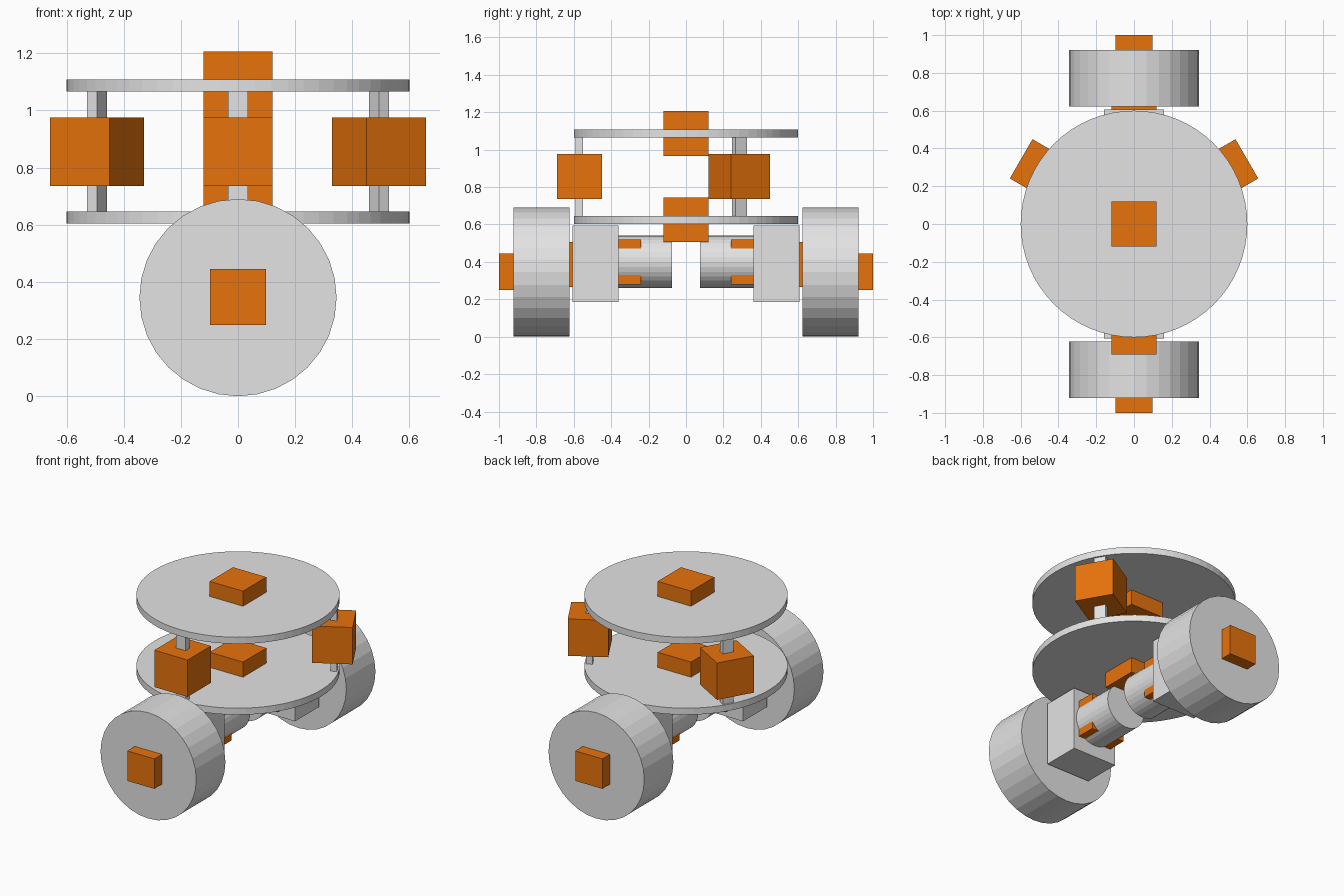
import bpy
import math

if "Cube" in bpy.data.objects:
    bpy.data.objects.remove(bpy.data.objects["Cube"])


def material(name, rgb):
    m = bpy.data.materials.new(name)
    m.diffuse_color = (*rgb, 1.0)
    m.use_nodes = True
    m.node_tree.nodes["Principled BSDF"].inputs["Base Color"].default_value = m.diffuse_color
    return m


GREY = material("light grey", (0.77, 0.77, 0.77))
ORANGE = material("orange", (1.0, 0.212, 0.0044))


def finish(name, mat):
    ob = bpy.context.object
    ob.name = name
    ob.data.materials.append(mat)
    return ob


def box(name, center, size, mat, turn=0.0):
    bpy.ops.mesh.primitive_cube_add(size=1, location=center, rotation=(0, 0, turn))
    bpy.context.object.scale = size
    return finish(name, mat)


def cylinder(name, center, radius, depth, mat, tilt=0.0, sides=32):
    bpy.ops.mesh.primitive_cylinder_add(vertices=sides, radius=radius, depth=depth,
                                        location=center, rotation=(tilt, 0, 0))
    return finish(name, mat)


# Two round decks, each with a joint block through its centre
for label, z in (("lower", 0.625), ("upper", 1.087)):
    cylinder(label + "_deck", (0, 0, z), 0.6, 0.043, GREY, sides=64)
    box(label + "_deck_joint", (0, 0, z), (0.24, 0.24, 0.24), ORANGE)

# Three posts between the decks, each with a joint block at mid height
for i, deg in enumerate((-90, 30, 150)):
    a = math.radians(deg)
    x, y = 0.57 * math.cos(a), 0.57 * math.sin(a)
    box(f"post_{i}", (x, y, 0.856), (0.04, 0.07, 0.46), GREY, a)
    box(f"post_joint_{i}", (x, y, 0.856), (0.24, 0.24, 0.24), ORANGE, a)

# Drive units: motor, gearbox, joints, wheel and hub on both sides
for label, s in (("front", -1), ("back", 1)):
    cylinder(label + "_motor", (0, s * 0.225, 0.40), 0.14, 0.30, GREY, math.pi / 2)
    box(label + "_motor_joint", (0, s * 0.36, 0.40), (0.24, 0.24, 0.24), ORANGE)
    box(label + "_gearbox", (0, s * 0.484, 0.39), (0.315, 0.245, 0.41), GREY)
    box(label + "_axle_joint", (0, s * 0.61, 0.385), (0.24, 0.24, 0.24), ORANGE)
    cylinder(label + "_wheel", (0, s * 0.772, 0.345), 0.345, 0.30, GREY, math.pi / 2)
    box(label + "_hub", (0, s * 0.90, 0.347), (0.195, 0.20, 0.195), ORANGE)
